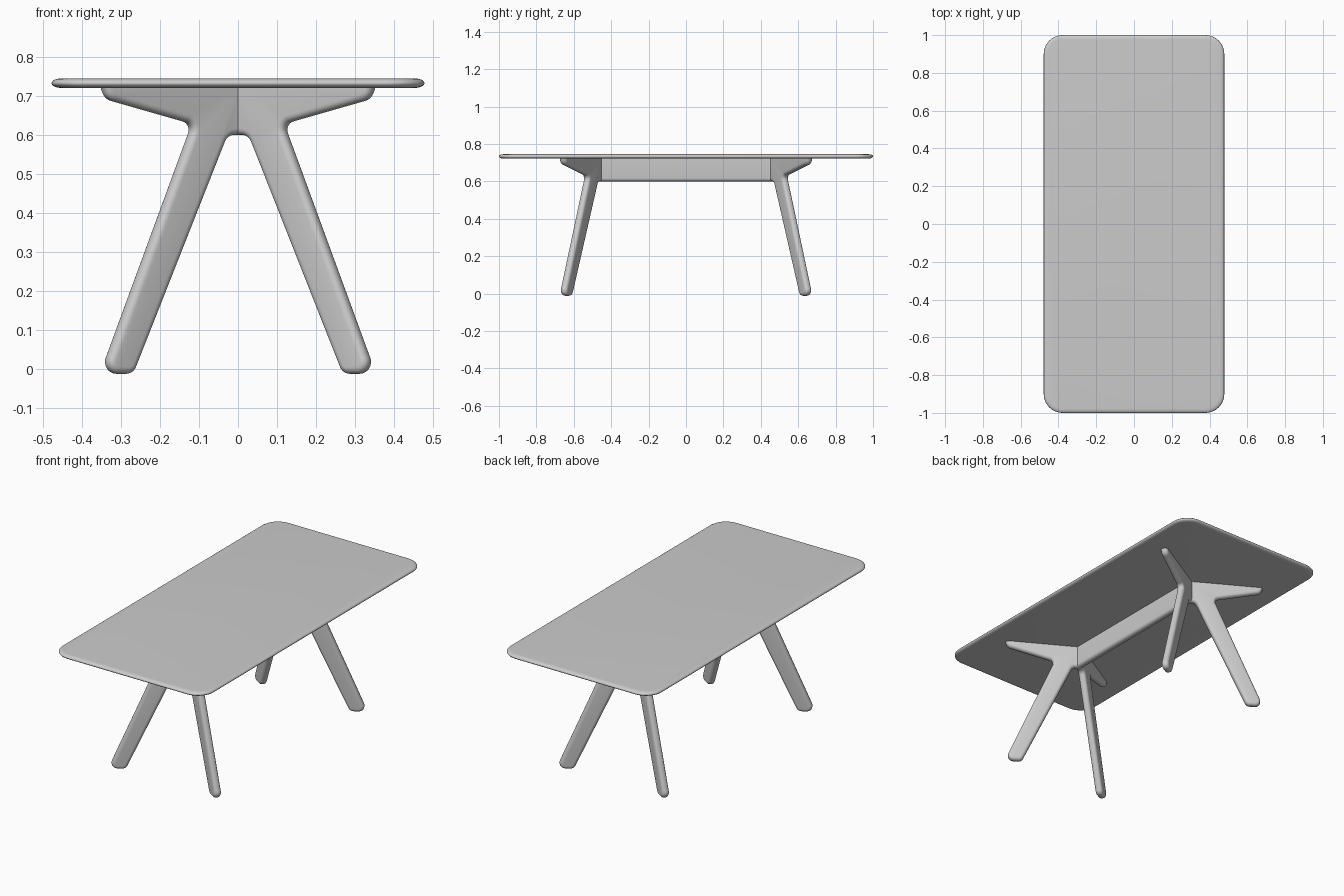
import bpy, bmesh, math
from mathutils import Vector, Matrix

if "Cube" in bpy.data.objects:
    bpy.data.objects.remove(bpy.data.objects["Cube"])

grey = bpy.data.materials.new("light grey")
grey.use_nodes = True
colour = (0.6, 0.6, 0.6, 1)
grey.diffuse_color = colour
grey.node_tree.nodes["Principled BSDF"].inputs["Base Color"].default_value = colour

HALF, ROUND = 0.02, 0.017      # half thickness and edge rounding of the plates
JOINT = 0.463                  # distance of each three-way joint from the middle
TOP, BOTTOM = 0.724, 0.6       # frame height range


def finish(bm, name):
    bmesh.ops.recalc_face_normals(bm, faces=bm.faces)
    mesh = bpy.data.meshes.new(name)
    bm.to_mesh(mesh)
    bm.free()
    mesh.materials.append(grey)
    obj = bpy.data.objects.new(name, mesh)
    bpy.context.collection.objects.link(obj)
    bpy.ops.object.select_all(action='DESELECT')
    obj.select_set(True)
    bpy.context.view_layer.objects.active = obj
    bpy.ops.object.shade_smooth_by_angle(angle=math.radians(35))
    return obj


def fillet(corners, steps=8):
    """Round each (x, y, radius) corner of a closed outline."""
    out = []
    for i, (x, y, r) in enumerate(corners):
        p = Vector((x, y))
        if r == 0:
            out.append(p)
            continue
        a = (Vector(corners[i - 1][:2]) - p).normalized()
        b = (Vector(corners[(i + 1) % len(corners)][:2]) - p).normalized()
        half = a.angle(b) / 2
        centre = p + (a + b).normalized() * r / math.sin(half)
        start = p + a * r / math.tan(half) - centre
        end = p + b * r / math.tan(half) - centre
        sweep = start.angle_signed(end)
        for k in range(steps + 1):
            t = -sweep * k / steps
            out.append(centre + Matrix.Rotation(t, 2) @ start)
    return out


def plate(name, corners, angle, origin):
    """Upright plate with rounded rims; its top and ends at the joint stay square."""
    bm = bmesh.new()
    face = bm.faces.new([bm.verts.new((p.x, -HALF, p.y)) for p in fillet(corners)])
    ext = bmesh.ops.extrude_face_region(bm, geom=[face])
    new = [v for v in ext["geom"] if isinstance(v, bmesh.types.BMVert)]
    bmesh.ops.translate(bm, verts=new, vec=(0, 2 * HALF, 0))
    rim = []
    for e in bm.edges:
        a, b = (v.co for v in e.verts)
        across = abs(a.y - b.y) > HALF
        square = abs(a.z - b.z) > 0.1 and abs(a.x - b.x) < 1e-5
        if not across and not square and min(a.z, b.z) < TOP - 1e-4:
            rim.append(e)
    bmesh.ops.bevel(bm, geom=rim, offset=ROUND, segments=5, profile=0.5,
                    affect='EDGES', clamp_overlap=False)
    place = Matrix.Translation(origin) @ Matrix.Rotation(angle, 4, 'Z')
    bmesh.ops.transform(bm, matrix=place, verts=bm.verts)
    return finish(bm, name)


# Tabletop: stacked rounded rectangles following an elliptical edge
bm = bmesh.new()
rings = []
EDGE, THICK, STEPS = 0.024, 0.012, 12
for k in range(STEPS + 1):
    t = -math.pi / 2 + math.pi * k / STEPS
    inset = EDGE * (1 - math.cos(t))
    w, l, r = 0.478 - inset, 1 - inset, 0.1 - inset
    outline = fillet([(-w, -l, r), (w, -l, r), (w, l, r), (-w, l, r)])
    z = 0.733 + THICK * math.sin(t)
    rings.append([bm.verts.new((p.x, p.y, z)) for p in outline])
for low, high in zip(rings, rings[1:]):
    for i in range(len(low)):
        bm.faces.new((low[i - 1], low[i], high[i], high[i - 1]))
bm.faces.new(rings[0])
bm.faces.new(rings[-1])
finish(bm, "tabletop")

# Centre beam between the two joints
plate("centre_beam", [(-JOINT, BOTTOM, 0), (JOINT, BOTTOM, 0),
                      (JOINT, TOP, 0), (-JOINT, TOP, 0)], math.pi / 2, (0, 0, 0))

# Legs: a slanting leg and a bracket arm cut from one plate, splayed in a Y
leg = [(0, BOTTOM, 0), (0.035, BOTTOM, 0.03), (0.314, -0.012, 0.0305),
       (0.405, -0.012, 0.0305), (0.134, 0.628, 0.022),
       (0.392, 0.692, 0.036), (0.403, TOP, 0), (0, TOP, 0)]
for end, ysign in (("front", -1), ("back", 1)):
    for side, xsign in (("left", 1), ("right", -1)):
        angle = math.atan2(ysign * 0.5, xsign * math.sqrt(0.75))
        plate(f"{end}_{side}_leg", leg, angle, (0, ysign * JOINT, 0))
